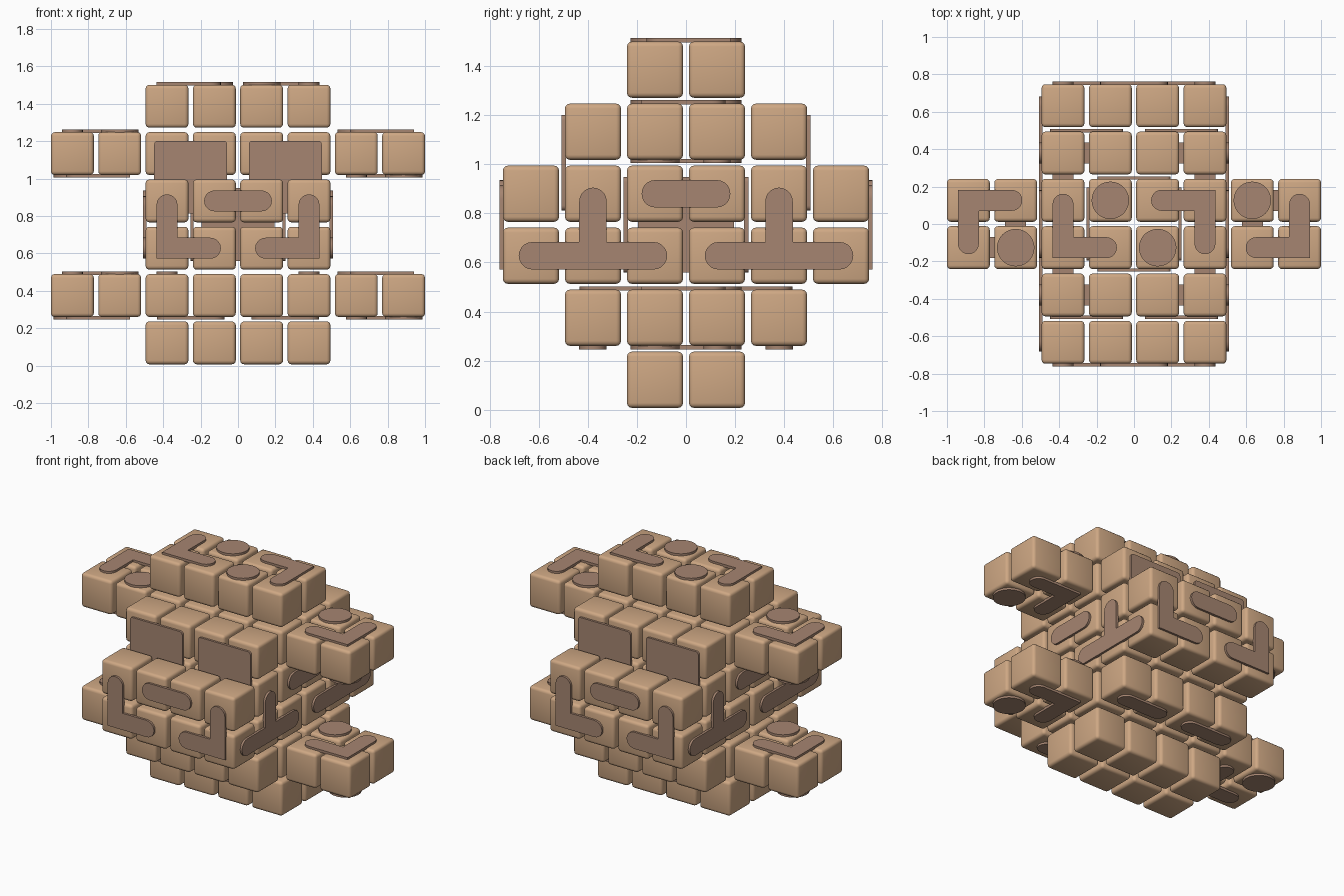
import bpy, bmesh, math
from mathutils import Vector

if "Cube" in bpy.data.objects:
    bpy.data.objects.remove(bpy.data.objects["Cube"])

P, S, BASE = 0.253, 0.229, 0.007    # block pitch, block size, height of lowest face
H = S / 2
W, THICK = 0.056, 0.014             # half width and height of the raised inlays


def material(name, rgb):
    m = bpy.data.materials.new(name)
    m.diffuse_color = (*rgb, 1)
    m.use_nodes = True
    m.node_tree.nodes["Principled BSDF"].inputs["Base Color"].default_value = m.diffuse_color
    return m


tan = material("tan block", (0.62, 0.39, 0.23))
brown = material("brown inlay", (0.38, 0.235, 0.165))


def zc(k):
    return BASE + H + k * P


def add_object(name, bm, mat):
    bmesh.ops.recalc_face_normals(bm, faces=bm.faces[:])
    me = bpy.data.meshes.new(name)
    bm.to_mesh(me)
    bm.free()
    me.materials.append(mat)
    ob = bpy.data.objects.new(name, me)
    bpy.context.collection.objects.link(ob)
    return ob


# Rounded blocks, one object per layer
def cells(nx, ny):
    return {(i - (nx - 1) / 2, j - (ny - 1) / 2) for i in range(nx) for j in range(ny)}


layers = [cells(4, 2), cells(4, 4) | cells(8, 2), cells(4, 6),
          cells(4, 6), cells(4, 4) | cells(8, 2), cells(4, 2)]
for k, layer in enumerate(layers):
    bm = bmesh.new()
    for i, j in sorted(layer):
        geo = bmesh.ops.create_cube(bm, size=S)
        bmesh.ops.translate(bm, verts=geo["verts"], vec=(i * P, j * P, zc(k)))
    bmesh.ops.bevel(bm, geom=bm.edges[:], offset=0.02, segments=3, profile=0.5,
                    affect='EDGES')
    for f in bm.faces:
        f.smooth = True
    add_object(f"block_layer_{k + 1}", bm, tan)


# Outlines of the inlays in their own plane
def arc(cx, cy, r, a0, a1, n=10):
    return [(cx + r * math.cos(math.radians(a0 + (a1 - a0) * t / n)),
             cy + r * math.sin(math.radians(a0 + (a1 - a0) * t / n))) for t in range(n + 1)]


def square():
    h, r = 0.195, 0.02
    return (arc(h - r, h - r, r, 0, 90, 4) + arc(r - h, h - r, r, 90, 180, 4)
            + arc(r - h, r - h, r, 180, 270, 4) + arc(h - r, r - h, r, 270, 360, 4))


shapes = {
    "round": arc(0, 0, 0.1, 0, 351, 39),
    "bar": arc(0.125, 0, W, -90, 90) + arc(-0.125, 0, W, 90, 270),
    "corner": [(-W, -W)] + arc(0.232, 0, W, -90, 90) + [(W, W)] + arc(0, 0.232, W, 0, 180),
    "tee": (arc(0.247, 0, W, -90, 90) + [(W, W)] + arc(0, 0.222, W, 0, 180)
            + [(-W, W)] + arc(-0.247, 0, W, 90, 270)),
    "square": square(),
}
X, Y, Z = Vector((1, 0, 0)), Vector((0, 1, 0)), Vector((0, 0, 1))


def inlay(name, shape, pos, u, v, n):
    """Raised inlay, plus its copy turned half a circle about the z axis."""
    for s, side in ((1, "a"), (-1, "b")):
        bm = bmesh.new()
        rings = []
        for d in (-0.004, THICK):
            pts = [Vector(pos) + u * a + v * b + n * d for a, b in shapes[shape]]
            rings.append([bm.verts.new((s * p.x, s * p.y, p.z)) for p in pts])
        low, high = rings
        bm.faces.new(low)
        bm.faces.new(high)
        for i in range(len(low)):
            j = (i + 1) % len(low)
            bm.faces.new((low[i], low[j], high[j], high[i]))
        ob = add_object(f"{name}_{side}", bm, brown)
        bpy.ops.object.select_all(action='DESELECT')
        ob.select_set(True)
        bpy.context.view_layer.objects.active = ob
        bpy.ops.object.shade_smooth_by_angle(angle=math.radians(35))


h, t = P / 2, 1.5 * P               # centres of the inner and second blocks
# Top face
inlay("top_corner", "corner", (-t, -h, zc(5) + H), X, Y, Z)
inlay("top_round", "round", (-h, h, zc(5) + H), X, Y, Z)
# Side arms, upper and lower
for k in (1, 4):
    inlay(f"arm_{k}_top_corner", "corner", (3.5 * P, -h, zc(k) + H), -X, Y, Z)
    inlay(f"arm_{k}_top_round", "round", (2.5 * P, h, zc(k) + H), X, Y, Z)
    inlay(f"arm_{k}_bottom_corner", "corner", (2.5 * P, h, zc(k) - H), X, -Y, -Z)
    inlay(f"arm_{k}_bottom_round", "round", (3.5 * P, -h, zc(k) - H), X, Y, -Z)
# Front and back faces
front = -2.5 * P - H
inlay("front_bar", "bar", (0, front, zc(3)), X, Z, -Y)
for s, side in ((1, "right"), (-1, "left")):
    inlay(f"front_corner_{side}", "corner", (s * t, front, zc(2)), -s * X, Z, -Y)
    inlay(f"front_square_{side}", "square", (s * P, -t - H, zc(3.5)), X, Z, -Y)
    inlay(f"under_bar_{side}", "bar", (s * P, t, zc(1) - H), X, Y, -Z)
    inlay(f"side_tee_{side}", "tee", (t + H, s * t, zc(2)), Y, Z, X)
    # Inlays between the blocks, glimpsed through the gaps
    inlay(f"inner_bar_{side}", "bar", (s * t, P, zc(1) + H), Y, X, Z)
inlay("side_bar", "bar", (t + H, 0, zc(3)), Y, Z, X)
inlay("inner_front_square", "square", (0, -h - H, zc(2.5)), X, Z, -Y)
inlay("inner_side_square", "square", (h + H, 0, zc(2.5)), Y, Z, X)
